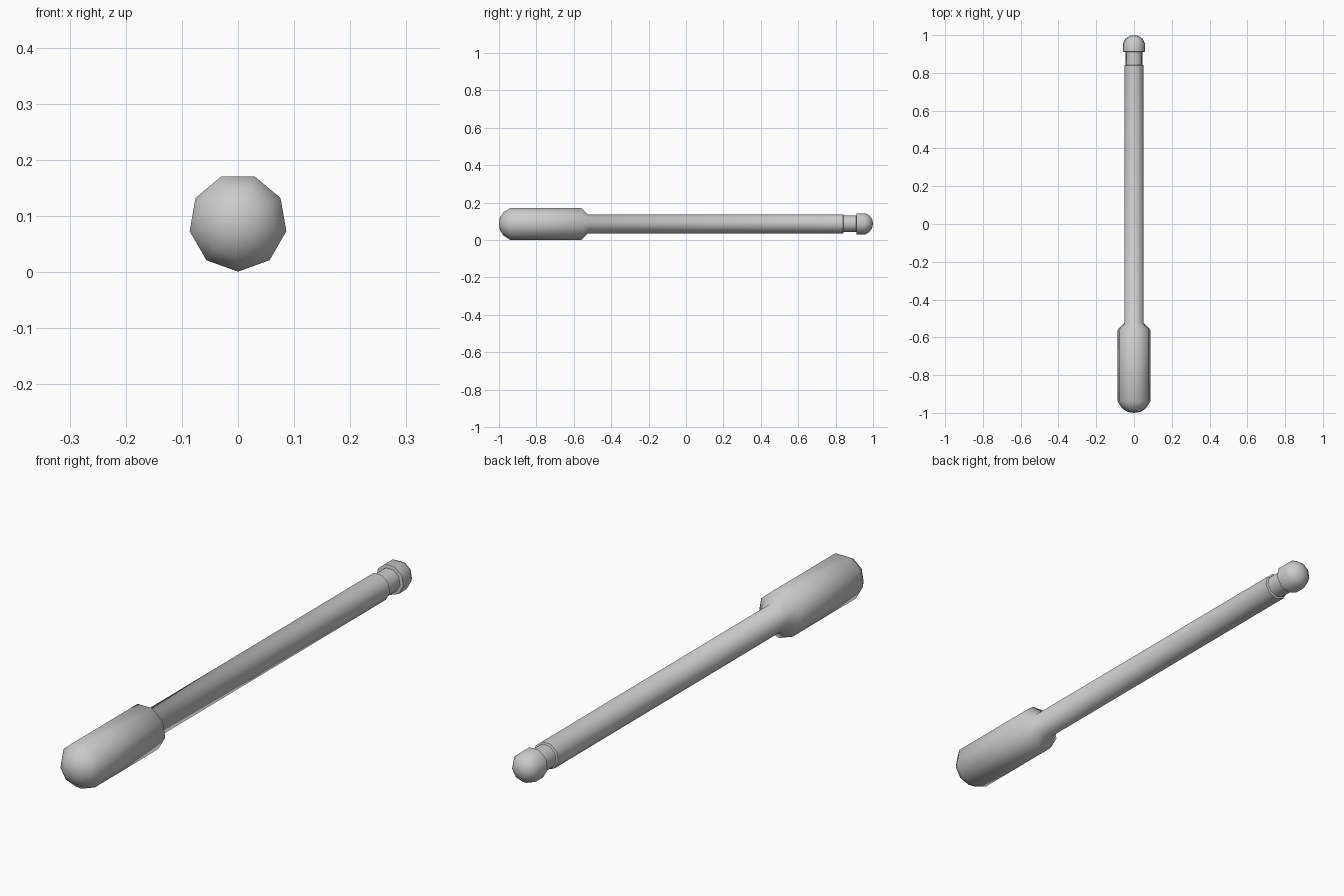
import bpy, bmesh, math

if "Cube" in bpy.data.objects:
    bpy.data.objects.remove(bpy.data.objects["Cube"])

SIDES = 9
AXIS_Z = 0.088


def lathe(name, profile):
    """Revolve (y, radius) points around the long axis; zero radius makes a tip."""
    bm = bmesh.new()
    rings = []
    for y, r in profile:
        if r == 0:
            rings.append([bm.verts.new((0, y, AXIS_Z))])
            continue
        ring = []
        for i in range(SIDES):
            a = -math.pi / 2 + 2 * math.pi * i / SIDES
            ring.append(bm.verts.new((r * math.cos(a), y, AXIS_Z + r * math.sin(a))))
        rings.append(ring)
    for a, b in zip(rings, rings[1:]):
        for i in range(SIDES):
            j = (i + 1) % SIDES
            if len(a) == 1:
                bm.faces.new((a[0], b[i], b[j]))
            elif len(b) == 1:
                bm.faces.new((a[i], a[j], b[0]))
            else:
                bm.faces.new((a[i], a[j], b[j], b[i]))
    bmesh.ops.recalc_face_normals(bm, faces=bm.faces)
    mesh = bpy.data.meshes.new(name)
    bm.to_mesh(mesh)
    bm.free()
    obj = bpy.data.objects.new(name, mesh)
    bpy.context.collection.objects.link(obj)
    bpy.ops.object.select_all(action='DESELECT')
    bpy.context.view_layer.objects.active = obj
    obj.select_set(True)
    bpy.ops.object.shade_smooth_by_angle(angle=math.radians(46))
    return obj


# One continuous turned body: domed grip, shoulder, shaft, neck and rounded tip
lathe("baton", [
    # domed grip end
    (-1.0, 0), (-0.995, 0.035), (-0.975, 0.065), (-0.94, 0.0875),
    # grip and shoulder
    (-0.56, 0.0875), (-0.525, 0.052),
    # shaft and neck
    (0.84, 0.052), (0.843, 0.045), (0.91, 0.045),
    # rounded tip
    (0.912, 0.058), (0.958, 0.058), (0.98, 0.046), (0.995, 0.026), (1.0, 0),
])
